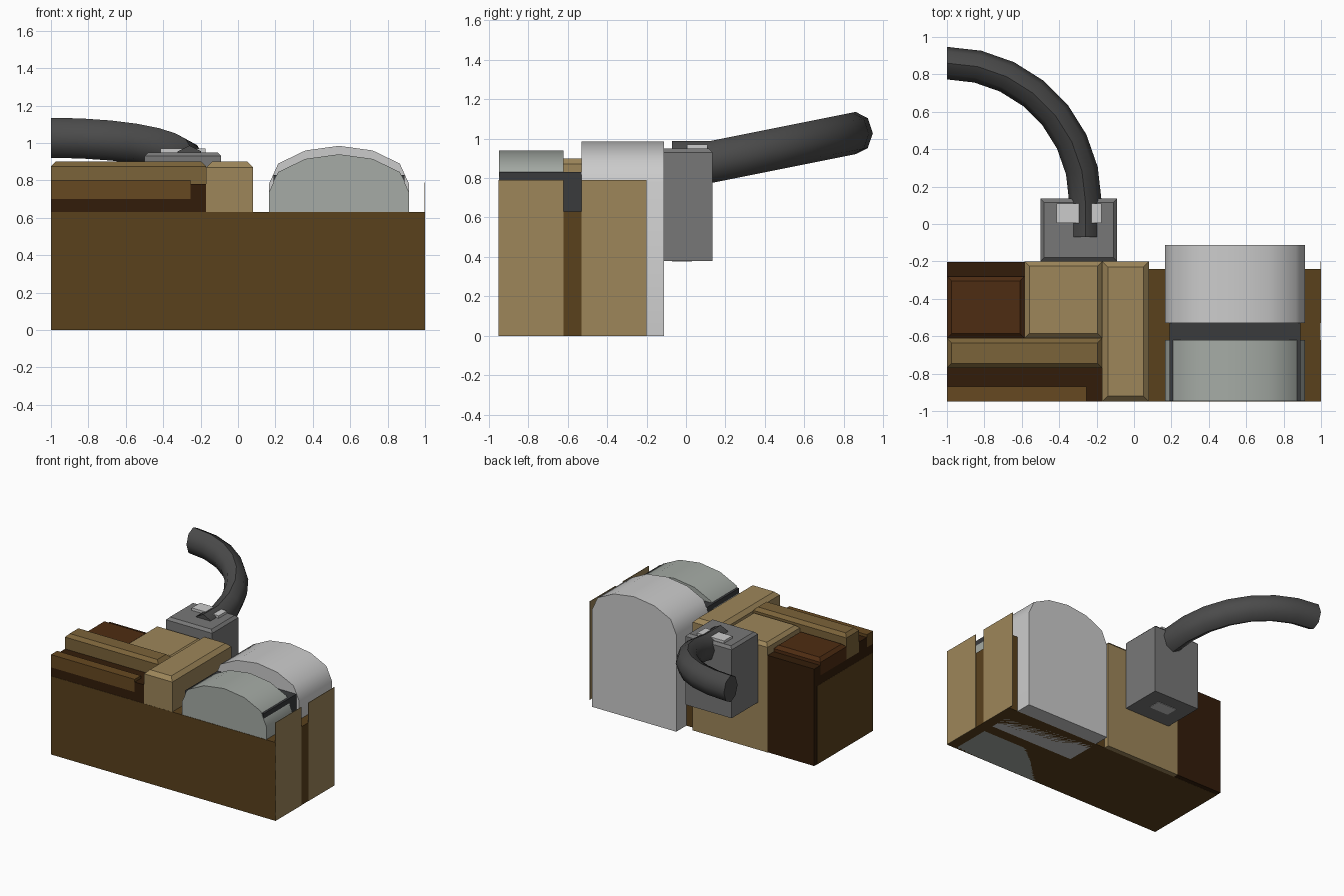
import bpy, bmesh, math

if "Cube" in bpy.data.objects:
    bpy.data.objects.remove(bpy.data.objects["Cube"])

def mat(name, hexcol):
    m = bpy.data.materials.new(name)
    c = [int(hexcol[i:i + 2], 16) / 255 for i in (0, 2, 4)]
    m.diffuse_color = [v ** 2.2 for v in c] + [1]
    m.use_nodes = True
    m.node_tree.nodes["Principled BSDF"].inputs["Base Color"].default_value = m.diffuse_color
    return m

brown = mat("brown", "5a4322")
dark = mat("dark_brown", "362212")
tan = mat("tan", "9c855a")
ochre = mat("ochre", "7a633c")
red = mat("red_brown", "4f3019")
step = mat("step_brown", "664a26")
charcoal = mat("charcoal", "3c3d3f")
pipe_grey = mat("pipe_grey", "4c4c4c")
engine_grey = mat("engine_grey", "777777")
pale = mat("pale_grey", "c0c0c0")
dome_a = mat("dome_light", "c8c8c8")
dome_b = mat("dome_green_grey", "a4aaa4")

def finish(name, bm, m):
    bmesh.ops.recalc_face_normals(bm, faces=bm.faces)
    me = bpy.data.meshes.new(name)
    bm.to_mesh(me)
    bm.free()
    me.materials.append(m)
    ob = bpy.data.objects.new(name, me)
    bpy.context.collection.objects.link(ob)
    return ob

def box(name, x, y, z, m, bevel=0.0):
    """Box from min/max pairs, with optional chamfered top rim."""
    bm = bmesh.new()
    bmesh.ops.create_cube(bm, size=1)
    for v in bm.verts:
        v.co = [r[0] + (c + 0.5) * (r[1] - r[0]) for r, c in zip((x, y, z), v.co)]
    if bevel:
        rim = [e for e in bm.edges if all(v.co.z > z[1] - 1e-5 for v in e.verts)]
        bmesh.ops.bevel(bm, geom=rim, offset=bevel, segments=1, affect='EDGES')
    return finish(name, bm, m)

def smooth(ob, angle=40):
    bpy.ops.object.select_all(action='DESELECT')
    ob.select_set(True)
    bpy.context.view_layer.objects.active = ob
    bpy.ops.object.shade_smooth_by_angle(angle=math.radians(angle))

def dome(name, y0, y1, top, m):
    """Extruded arch, centred on x = 0.54."""
    half = [(0.375, -top), (0.375, -0.205), (0.325, -0.095), (0.18, -0.025)]
    prof = half + [(0, 0)] + [(-a, b) for a, b in reversed(half)]
    bm = bmesh.new()
    f = bm.faces.new([bm.verts.new((0.54 + a, y0, top + b)) for a, b in prof])
    r = bmesh.ops.extrude_face_region(bm, geom=[f])
    for v in r["geom"]:
        if isinstance(v, bmesh.types.BMVert):
            v.co.y = y1
    smooth(finish(name, bm, m))

# hull blocks
box("main_hull", (-1, 0.998), (-0.95, -0.24), (0, 0.63), brown)
box("left_hull", (-0.999, 0.078), (-0.948, -0.202), (0.001, 0.78), dark)
for n, y in (("front", (-0.95, -0.62)), ("rear", (-0.53, -0.2))):
    box(n + "_end_panel", (0.996, 1), y, (0, 0.79), tan)

# raised deck pieces
box("long_deck", (-0.17, 0.08), (-0.949, -0.2), (0.63, 0.9), tan, 0.03)
box("square_deck", (-0.585, -0.17), (-0.61, -0.2), (0.6, 0.87), tan, 0.025)
box("tan_back", (-0.585, 0.08), (-0.3, -0.2), (0, 0.7), tan)
box("red_deck", (-1, -0.585), (-0.61, -0.28), (0.7, 0.83), red, 0.025)
box("cross_ridge", (-1, -0.17), (-0.77, -0.61), (0.7, 0.9), ochre, 0.025)
box("front_step", (-1, -0.255), (-0.949, -0.87), (0.7, 0.802), step)

# round housings
box("housing_core", (0.19, 0.89), (-0.945, -0.53), (0.002, 0.83), charcoal)
dome("front_dome", -0.947, -0.62, 0.94, dome_b)
dome("rear_dome", -0.53, -0.112, 0.985, dome_a)

# engine box
box("engine_box", (-0.5, -0.09), (-0.2, 0.135), (0.38, 0.95), engine_grey, 0.02)
box("engine_plate", (-0.415, -0.175), (0.005, 0.11), (0.9, 0.97), pale)
box("engine_vent", (-0.38, -0.21), (-0.07, 0.03), (0.376, 0.4), pale)

# exhaust hose: elliptical section swept along a quarter circle
path = [(-0.26, -0.07, 0.88, 0)]
for i in range(8):
    t = math.pi / 2 * i / 7
    path.append((-1 + 0.74 * math.cos(t), 0.12 + 0.74 * math.sin(t),
                 0.88 + 0.148 * math.sin(t), t))
bm = bmesh.new()
rings = []
for px, py, pz, t in path:
    ring = []
    for k in range(8):
        a = 2 * math.pi * k / 8
        w, h = 0.087 * math.cos(a), 0.107 * math.sin(a)
        ring.append(bm.verts.new((px + w * math.cos(t), py + w * math.sin(t), pz + h)))
    rings.append(ring)
for r, s in zip(rings, rings[1:]):
    for k in range(8):
        j = (k + 1) % 8
        bm.faces.new((r[k], r[j], s[j], s[k]))
bm.faces.new(rings[0])
bm.faces.new(rings[-1])
smooth(finish("exhaust_hose", bm, pipe_grey), 50)
